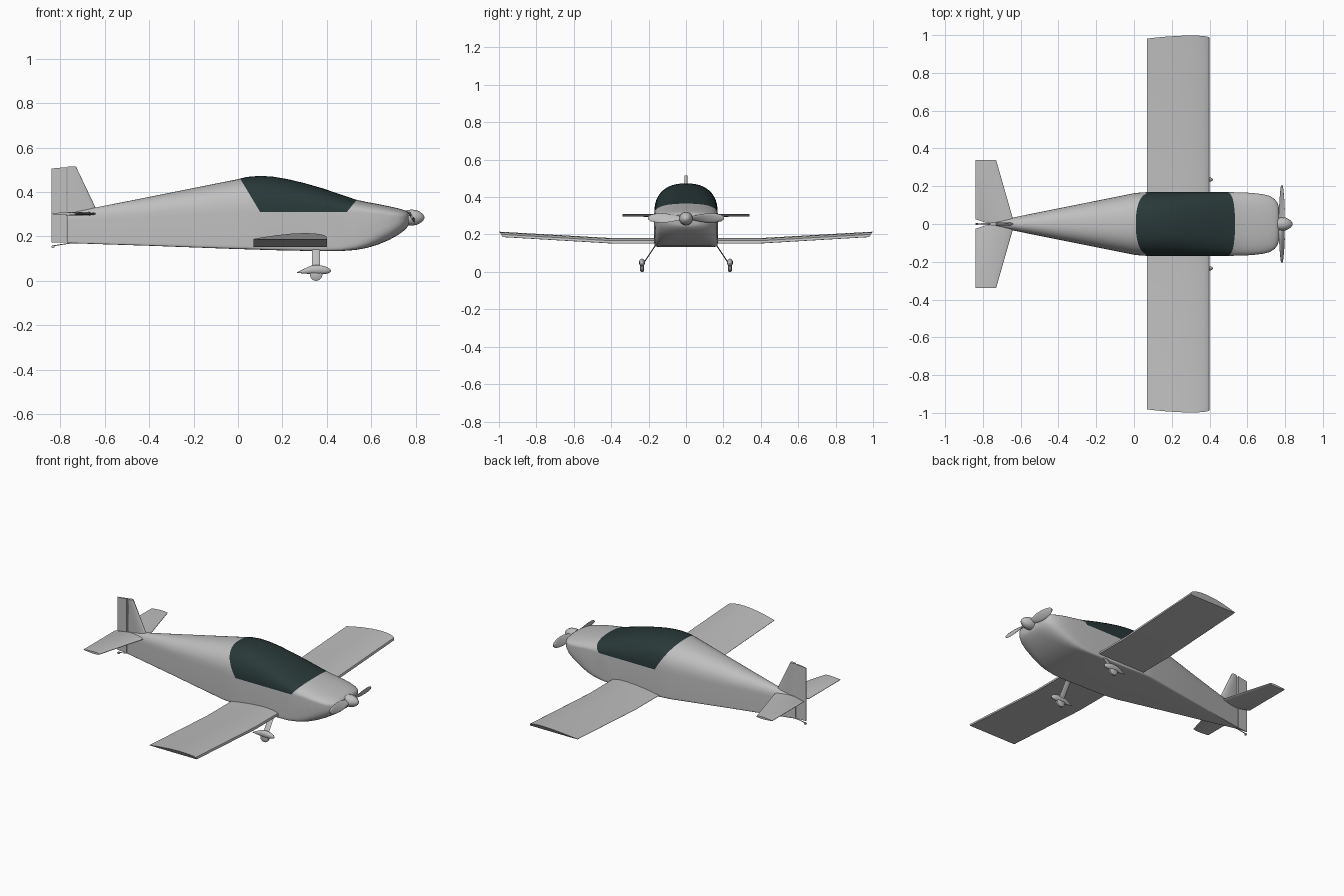
import bpy, bmesh, math
from mathutils import Vector

if "Cube" in bpy.data.objects:
    bpy.data.objects.remove(bpy.data.objects["Cube"])


def material(name, rgb):
    m = bpy.data.materials.new(name)
    m.diffuse_color = (*rgb, 1)
    m.use_nodes = True
    m.node_tree.nodes["Principled BSDF"].inputs["Base Color"].default_value = m.diffuse_color
    return m


GREY = material("light_grey_paint", (0.52, 0.52, 0.52))
GLASS = material("dark_canopy_glass", (0.022, 0.04, 0.04))


def finish(name, bm, mats=(GREY,), angle=35):
    bmesh.ops.recalc_face_normals(bm, faces=bm.faces)
    me = bpy.data.meshes.new(name)
    bm.to_mesh(me)
    bm.free()
    ob = bpy.data.objects.new(name, me)
    bpy.context.collection.objects.link(ob)
    for m in mats:
        me.materials.append(m)
    bpy.ops.object.select_all(action='DESELECT')
    ob.select_set(True)
    bpy.context.view_layer.objects.active = ob
    bpy.ops.object.shade_smooth_by_angle(angle=math.radians(angle))
    return ob


def loft(rings):
    """Skin a list of equal-length closed rings and cap both ends."""
    bm = bmesh.new()
    vs = [[bm.verts.new(p) for p in r] for r in rings]
    n = len(vs[0])
    for a, b in zip(vs, vs[1:]):
        for i in range(n):
            j = (i + 1) % n
            bm.faces.new((a[i], a[j], b[j], b[i]))
    bm.faces.new(vs[0])
    bm.faces.new(vs[-1])
    return bm


def shape(u):
    # normalised aerofoil thickness, 0 at both ends, 1 near the middle
    return (math.sqrt(u) * (1 - u)) / 0.385


US = [0, 0.01, 0.04, 0.1, 0.2, 0.33, 0.5, 0.68, 0.85, 1]


def lens(le, te, th):
    # symmetric section as (x, offset) pairs
    up = [(le + (te - le) * u, th / 2 * shape(u) + 0.0012) for u in US]
    return up + [(x, -h) for x, h in reversed(up)]


def ellipse(n, ry, rz):
    return [(ry * math.cos(2 * math.pi * i / n), rz * math.sin(2 * math.pi * i / n)) for i in range(n)]


# fuselage: x, half width, bottom, shoulder, top, bottom squareness
STATIONS = [
    (-0.77, .008, .170, .270, .305, 30), (-0.40, .083, .158, .285, .378, 30),
    (0.00, .163, .143, .310, .458, 30), (0.04, .167, .142, .310, .468, 30),
    (0.10, .170, .140, .310, .473, 30), (0.16, .170, .138, .310, .469, 30),
    (0.22, .170, .137, .310, .459, 30), (0.30, .170, .135, .310, .440, 30),
    (0.38, .170, .134, .310, .417, 30), (0.46, .170, .134, .308, .390, 24),
    (0.53, .168, .139, .305, .366, 14), (0.58, .167, .148, .303, .355, 9),
    (0.63, .164, .163, .300, .346, 6), (0.68, .158, .184, .295, .336, 4.5),
    (0.72, .148, .206, .290, .327, 3.6), (0.745, .132, .224, .288, .320, 3),
    (0.76, .112, .238, .286, .314, 2.6), (0.768, .085, .250, .285, .306, 2.3)]


def fuselage_ring(x, w, b, s, t, n):
    ring = []
    for i in range(48):
        a = 2 * math.pi * i / 48
        c, si = math.cos(a), math.sin(a)
        e = 2 / 2.4 if si >= 0 else 2 / n
        y = math.copysign(abs(c) ** e if abs(c) > 1e-6 else 0, c) * w
        h = (t - s) if si >= 0 else (s - b)
        z = s + math.copysign(abs(si) ** e if abs(si) > 1e-6 else 0, si) * h
        ring.append((x, y, z))
    return ring


bm = loft([fuselage_ring(*s) for s in STATIONS])
# canopy: cut along its three straight edges, then colour the enclosed faces
planes = [(Vector((0.10, 0, .31)), Vector((.15, 0, .09))),
          (Vector((.49, 0, .31)), Vector((-.055, 0, .045))),
          (Vector((0, 0, .31)), Vector((0, 0, 1)))]
for co, no in planes:
    bmesh.ops.bisect_plane(bm, geom=bm.verts[:] + bm.edges[:] + bm.faces[:], dist=1e-5,
                           plane_co=co, plane_no=no)
for f in bm.faces:
    c = f.calc_center_median()
    f.material_index = int(all((c - co).dot(no) > 0 for co, no in planes))
finish("fuselage", bm, (GREY, GLASS), 40)


# wing: flat-bottomed section, dihedral outer panels, slanted tips
def wing_ring(y, base, slant):
    th = .031
    up = [(.40 - .33 * u, th * (.3 * (1 - .7 * u) + .7 * shape(u)) if u else .006) for u in US]
    pts = up + [(x, 0 if 0 < i < 9 else .001) for i, (x, h) in reversed(list(enumerate(up)))]
    return [(x, math.copysign(abs(y) + slant * h, y), base + h) for x, h in pts]


finish("wing", loft([wing_ring(-.98, .186, .62), wing_ring(-.40, .152, 0),
                     wing_ring(.40, .152, 0), wing_ring(.98, .186, .62)]))

# fin and rudder
finish("fin", loft([[(x, h, z) for x, h in lens(le, -.768, .016)]
                    for le, z in ((-.625, .295), (-.73, .515))]))
rudder = []
for z, tilt in ((.172, 0), (.512, .09)):
    outline = [(-.772, .007), (-.84, .0015), (-.84, -.0015), (-.772, -.007)]
    rudder.append([(x, h, z + tilt * (x + .772)) for x, h in outline])
finish("rudder", loft(rudder))

# tailplane halves
for side, label in ((1, "left"), (-1, "right")):
    finish(label + "_tailplane", loft([
        [(x, side * y, .302 + h) for x, h in lens(le, te, th)]
        for y, le, te, th in ((.004, -.632, -.775, .014), (.025, -.64, -.84, .014),
                              (.34, -.73, -.84, .011))]))

# spinner
finish("spinner", loft([[(x, y, .285 + z) for y, z in ellipse(24, r, r)]
                        for x, r in ((.76, .034), (.785, .036), (.805, .033), (.82, .026),
                                     (.832, .016), (.838, .008), (.84, .001))]), angle=50)

# propeller blades, twisted along their length
for side, label in ((1, "left"), (-1, "right")):
    rings = []
    for r, chord, pitch in ((.015, .02, 60), (.04, .036, 48), (.08, .052, 36), (.12, .056, 28),
                            (.16, .05, 22), (.19, .036, 18), (.203, .014, 16)):
        p = math.radians(pitch)
        ring = []
        for a, b in ellipse(12, chord / 2, .0045):
            ring.append((.783 + a * math.sin(p) + b * math.cos(p), side * r,
                         .288 + side * (a * math.cos(p) - b * math.sin(p))))
        rings.append(ring)
    finish(label + "_propeller_blade", loft(rings), angle=50)

# main gear: leg, wheel fairing and wheel on each side
for side, label in ((1, "left"), (-1, "right")):
    leg = []
    for y, z in ((.155, .155), (.175, .125), (.228, .045)):
        leg.append([(.352 + a, side * (y + b), z) for a, b in ellipse(12, .018, .0035)])
    finish(label + "_gear_leg", loft(leg), angle=50)
    fairing = []
    for x, ry, rz, z in ((.265, .001, .001, .037), (.285, .006, .007, .041), (.31, .011, .014, .046),
                         (.335, .015, .02, .05), (.365, .016, .021, .05), (.39, .014, .018, .048),
                         (.41, .009, .011, .046), (.419, .002, .003, .045)):
        fairing.append([(x, side * .235 + a, z + b) for a, b in ellipse(16, ry, rz)])
    finish(label + "_wheel_fairing", loft(fairing), angle=60)
    wheel = []
    for y, r in ((-.010, .022), (-.006, .028), (.006, .028), (.010, .022)):
        wheel.append([(.352 + a, side * .235 + y, .028 + b) for a, b in ellipse(24, r, r)])
    finish(label + "_wheel", loft(wheel), angle=40)

# tail skid spring and small tailwheel
finish("tailwheel_spring", loft([[(x, a, z + b) for a, b in ellipse(8, .003, .002)]
                                 for x, z in ((-.74, .172), (-.80, .163), (-.836, .157))]))
finish("tailwheel", loft([[(-.833 + a, y, .154 + b) for a, b in ellipse(16, .007, .007)]
                          for y in (-.004, .004)]))
